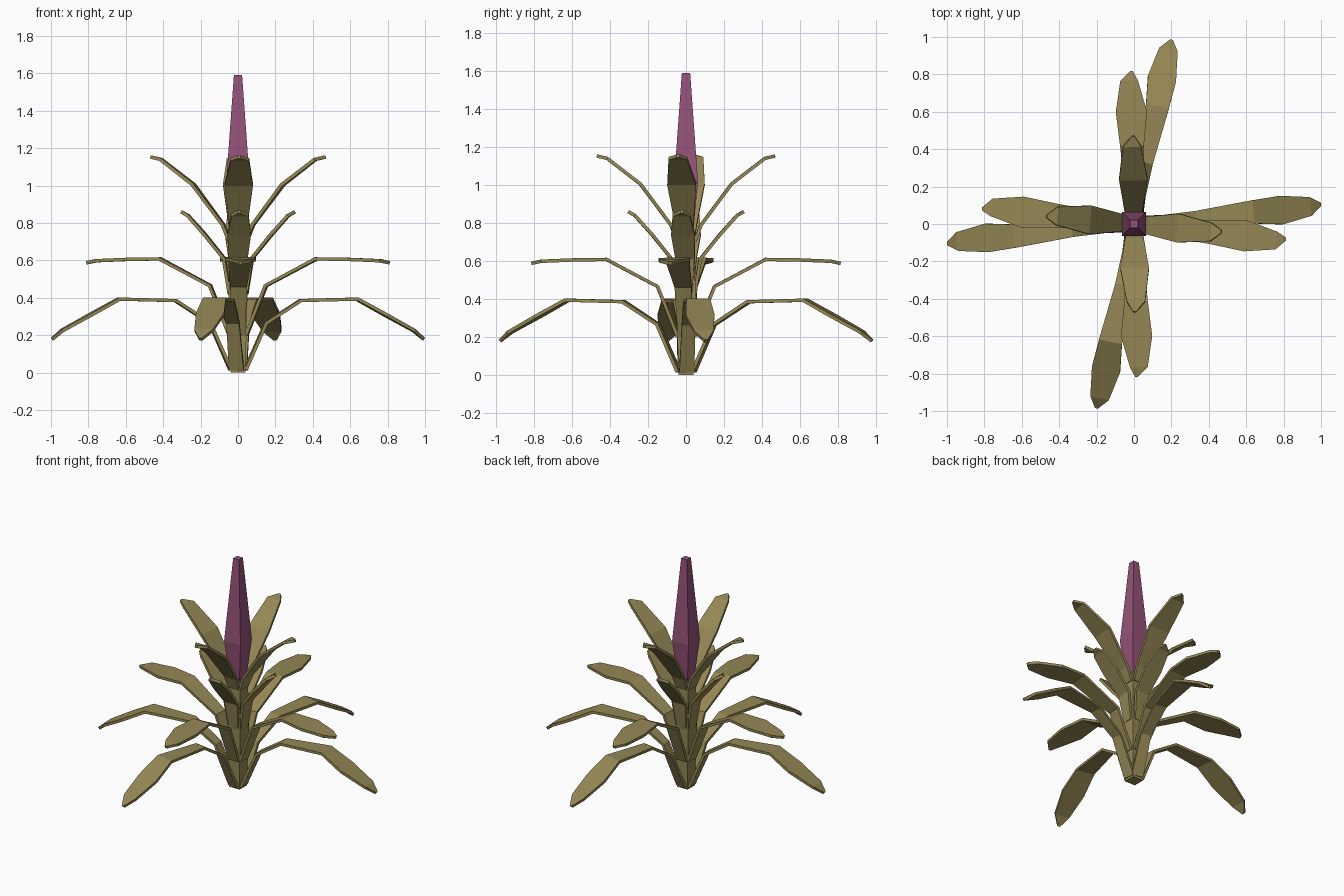
import bpy, bmesh
from math import radians
from mathutils import Matrix

if "Cube" in bpy.data.objects:
    bpy.data.objects.remove(bpy.data.objects["Cube"])


def material(name, color):
    m = bpy.data.materials.new(name)
    m.diffuse_color = (*color, 1)
    m.use_nodes = True
    m.node_tree.nodes["Principled BSDF"].inputs["Base Color"].default_value = m.diffuse_color
    return m


leaf_mat = material("olive_leaf", (0.30, 0.245, 0.09))
spike_mat = material("purple_flower", (0.30, 0.085, 0.19))


def finish(name, bm, mat):
    bmesh.ops.recalc_face_normals(bm, faces=bm.faces)
    me = bpy.data.meshes.new(name)
    bm.to_mesh(me)
    bm.free()
    me.materials.append(mat)
    ob = bpy.data.objects.new(name, me)
    bpy.context.collection.objects.link(ob)
    return ob


def square_column(name, rings, mat):
    """Four-sided tapered column from (z, half width) rings."""
    bm = bmesh.new()
    loops = [[bm.verts.new((sx * w, sy * w, z)) for sx, sy in
              ((-1, -1), (1, -1), (1, 1), (-1, 1))] for z, w in rings]
    for a, b in zip(loops, loops[1:]):
        for i in range(4):
            j = (i + 1) % 4
            bm.faces.new((a[i], a[j], b[j], b[i]))
    bm.faces.new(loops[0])
    bm.faces.new(loops[-1])
    return finish(name, bm, mat)


def leaf(name, sections, azimuth, lean):
    """Thin blade from (radius, z, trailing half, leading half) sections."""
    side = 1 if lean > 0 else -1
    bm = bmesh.new()
    rows = [(bm.verts.new((r, -side * a, z)), bm.verts.new((r, side * b, z)))
            for r, z, a, b in sections]
    for p, q in zip(rows, rows[1:]):
        bm.faces.new((p[0], q[0], q[1], p[1]))
    bm.transform(Matrix.Rotation(radians(azimuth + lean), 4, 'Z'))
    ob = finish(name, bm, leaf_mat)
    mod = ob.modifiers.new("thickness", 'SOLIDIFY')
    mod.thickness = 0.018
    mod.offset = 0


# Stem and flower spike
square_column("stem", [(0, 0.04), (0.4, 0.05), (0.76, 0.045)], leaf_mat)
square_column("flower_spike", [(0.72, 0.035), (1.02, 0.063), (1.59, 0.022)], spike_mat)

# Leaf tiers: sections, lean of the x pair, lean of the y pair
tiers = {
    "bottom_leaf": ([(0.04, 0.015, 0.04, 0.04), (0.15, 0.265, 0.038, 0.032),
                     (0.335, 0.385, 0.05, 0.035), (0.64, 0.393, 0.065, 0.06),
                     (0.79, 0.31, 0.085, 0.068), (0.945, 0.225, 0.056, 0.045),
                     (1.0, 0.178, 0.008, 0.008)], 6, -11.5),
    "lower_leaf": ([(0.045, 0.2, 0.038, 0.038), (0.15, 0.465, 0.045, 0.045),
                    (0.42, 0.608, 0.06, 0.067), (0.60, 0.605, 0.08, 0.087),
                    (0.765, 0.598, 0.035, 0.06), (0.815, 0.587, 0.008, 0.008)], -5.7, 1),
    "upper_leaf": ([(0.045, 0.42, 0.035, 0.035), (0.075, 0.61, 0.05, 0.05),
                    (0.18, 0.74, 0.06, 0.066), (0.27, 0.84, 0.04, 0.052),
                    (0.305, 0.86, 0.008, 0.008)], -4, 1),
    "top_leaf": ([(0.045, 0.70, 0.04, 0.04), (0.08, 0.79, 0.047, 0.05),
                  (0.24, 1.005, 0.075, 0.078), (0.415, 1.14, 0.042, 0.056),
                  (0.47, 1.153, 0.008, 0.008)], -5, 0.5),
}
for name, (sections, lean_x, lean_y) in tiers.items():
    for k, direction in enumerate(("right", "back", "left", "front")):
        leaf(f"{name}_{direction}", sections, 90 * k, lean_y if k % 2 else lean_x)
